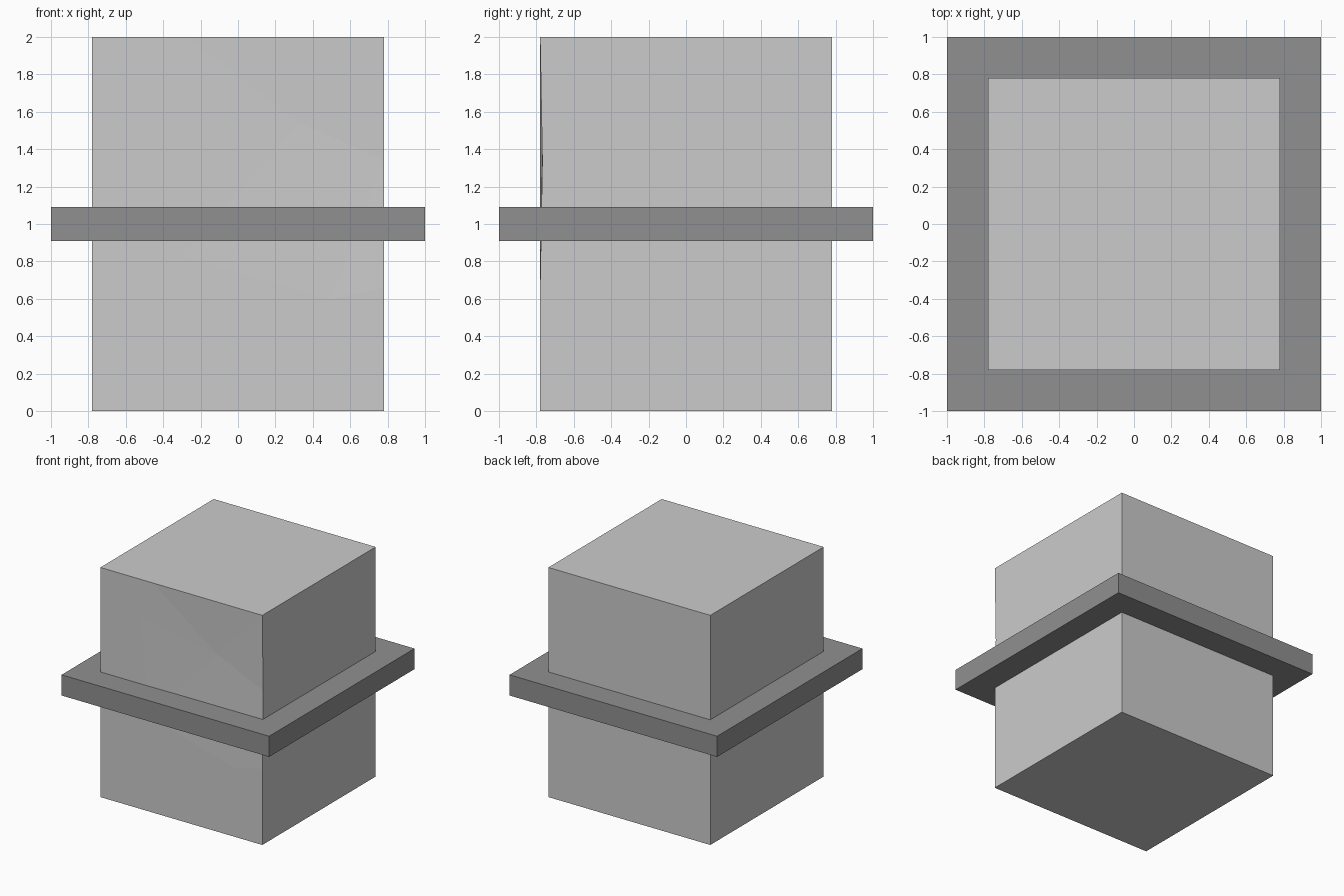
import bpy, bmesh

if "Cube" in bpy.data.objects:
    bpy.data.objects.remove(bpy.data.objects["Cube"])

W = 0.78   # half width of the block
H = 2.0    # height of the block
DENT = 0.012


# Block: square column with very shallow facets on the front face
bm = bmesh.new()


def vert(x, z, y=-W):
    return bm.verts.new((x, y, z))


bl, br, tr, tl = [vert(x, z) for x, z in ((-W, 0), (W, 0), (W, H), (-W, H))]
bbl, bbr, btr, btl = [vert(x, z, W) for x, z in ((-W, 0), (W, 0), (W, H), (-W, H))]

a = vert(-0.27, H)
b = vert(-0.40, 1.68)
c = vert(0.33, 1.54, -W + DENT)
d = vert(W, 1.34, -W + DENT)
e = vert(-0.30, 0.83)
f = vert(0.50, 0.60)
g = vert(W, 0.66)

for face in (
    (tl, bl, br, g, f, e, b, a),                    # flat part of the front
    (a, b, c), (a, c, tr), (tr, c, d),              # upper facets
    (b, e, c), (e, f, c), (c, f, d), (f, g, d),     # lower facets
    (br, bbr, btr, tr, d, g),                       # right
    (bbl, bl, tl, btl),                             # left
    (bbr, bbl, btl, btr),                           # back
    (tl, a, tr, btr, btl),                          # top
    (bl, bbl, bbr, br),                             # bottom
):
    bm.faces.new(face)
bmesh.ops.recalc_face_normals(bm, faces=bm.faces)
mesh = bpy.data.meshes.new("block")
bm.to_mesh(mesh)
bm.free()
block = bpy.data.objects.new("block", mesh)
bpy.context.collection.objects.link(block)

dark = bpy.data.materials.new("dark_grey")
dark.diffuse_color = (0.28, 0.28, 0.28, 1)
dark.use_nodes = True
dark.node_tree.nodes["Principled BSDF"].inputs["Base Color"].default_value = dark.diffuse_color

# Band: flat square plate around the middle
bpy.ops.mesh.primitive_cube_add(size=1, location=(0, 0, 1))
band = bpy.context.object
band.name = "middle_band"
band.scale = (2, 2, 0.18)
bpy.ops.object.transform_apply(location=False, rotation=False, scale=True)
band.data.materials.append(dark)
